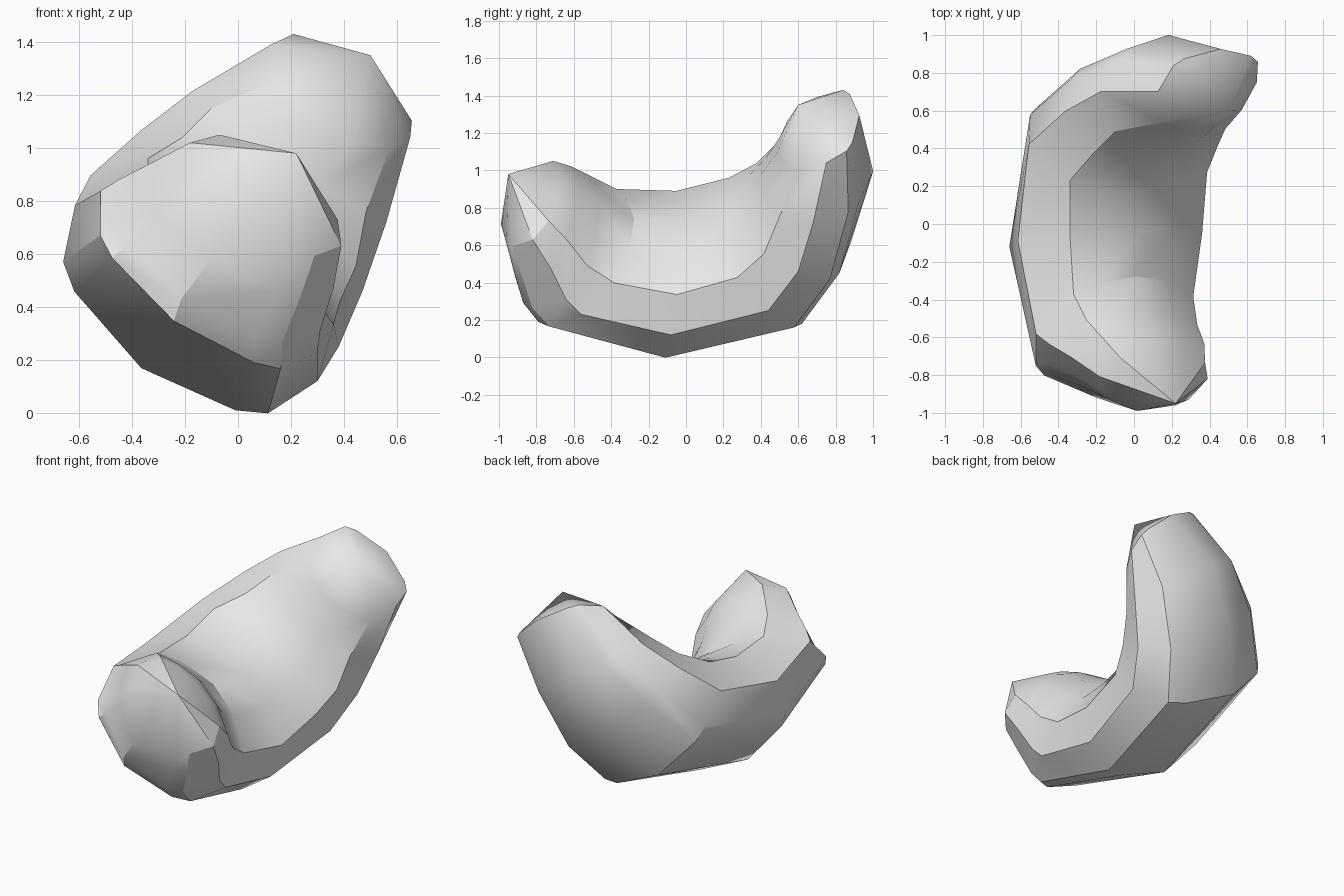
import bpy
import bmesh
import math
from mathutils import Vector

# Remove the default object
default_cube = bpy.data.objects.get("Cube")
if default_cube:
    bpy.data.objects.remove(default_cube, do_unlink=True)


def make_material(name, colour):
    material = bpy.data.materials.new(name)
    material.use_nodes = True
    material.diffuse_color = colour
    material.node_tree.nodes["Principled BSDF"].inputs["Base Color"].default_value = colour
    return material


# Each station of the curved body has four guide corners:
# lower side, outer crest, inner crest, underside
stations = [
    ((.39, -.82, .63), (-.16, -.89, .92), (-.07, -.71, 1.05), (.22, -.96, .61)),
    ((.36, -.72, .47), (-.33, -.79, .79), (-.16, -.61, 1.02), (.15, -.92, .46)),
    ((.31, -.64, .31), (-.46, -.74, .7), (-.25, -.51, .97), (.07, -.87, .29)),
    ((.3, -.56, .23), (-.52, -.75, .67), (-.32, -.37, .9), (.06, -.79, .19)),
    ((.3, -.08, .12), (-.66, -.12, .57), (-.34, -.05, .89), (-.01, -.12, .01)),
    ((.38, .44, .25), (-.55, .58, .72), (-.34, .23, .96), (.08, .62, .18)),
    ((.47, .6, .46), (-.33, .77, .97), (-.21, .38, 1.04), (.24, .82, .45)),
    ((.56, .68, .72), (-.09, .87, 1.17), (-.1, .49, 1.15), (.42, .925, .83)),
    ((.65, .75, 1.04), (.21, .84, 1.43), (.15, .54, 1.26), (.62, .89, 1.15)),
]
front_tip = Vector((.22, -.95, .98))
back_tip = Vector((.5, .6, 1.35))

# Shared cross-section, as weights along the guide directions
inner_profile = [(.62, .5), (0, 1), (-.24, 1.07), (-.44, 1.05),
                 (-.5, .86), (-.41, .52), (0, 0)]
outer_profile = [(-.07, .82), (0, 1), (.36, 1.03), (.84, .36), (1, 0)]


def section_points(side, crest, inner, under):
    origin = Vector(side)
    across = Vector(crest) - origin
    points = []
    for profile, guide in ((inner_profile, inner), (outer_profile, under)):
        reach = Vector(guide) - origin
        points += [origin + across * u + reach * v for u, v in profile]
    return points


# Skin the sections and close both ends with a fan around the tip
bm = bmesh.new()
rings = [[bm.verts.new(p) for p in section_points(*s)] for s in stations]
count = len(rings[0])
for ring, following in zip(rings, rings[1:]):
    for i in range(count):
        j = (i + 1) % count
        bm.faces.new((ring[i], ring[j], following[j], following[i]))
for ring, tip in ((rings[0], front_tip), (rings[-1], back_tip)):
    pole = bm.verts.new(tip)
    for i in range(count):
        bm.faces.new((ring[i], ring[(i + 1) % count], pole))
bmesh.ops.recalc_face_normals(bm, faces=bm.faces)

mesh = bpy.data.meshes.new("curved_body")
bm.to_mesh(mesh)
bm.free()
mesh.materials.append(make_material("light grey", (.8, .8, .8, 1)))
body = bpy.data.objects.new("curved_body", mesh)
bpy.context.collection.objects.link(body)

# Soft shading with the strong creases kept
bpy.ops.object.select_all(action="DESELECT")
body.select_set(True)
bpy.context.view_layer.objects.active = body
bpy.ops.object.shade_smooth_by_angle(angle=math.radians(30))
